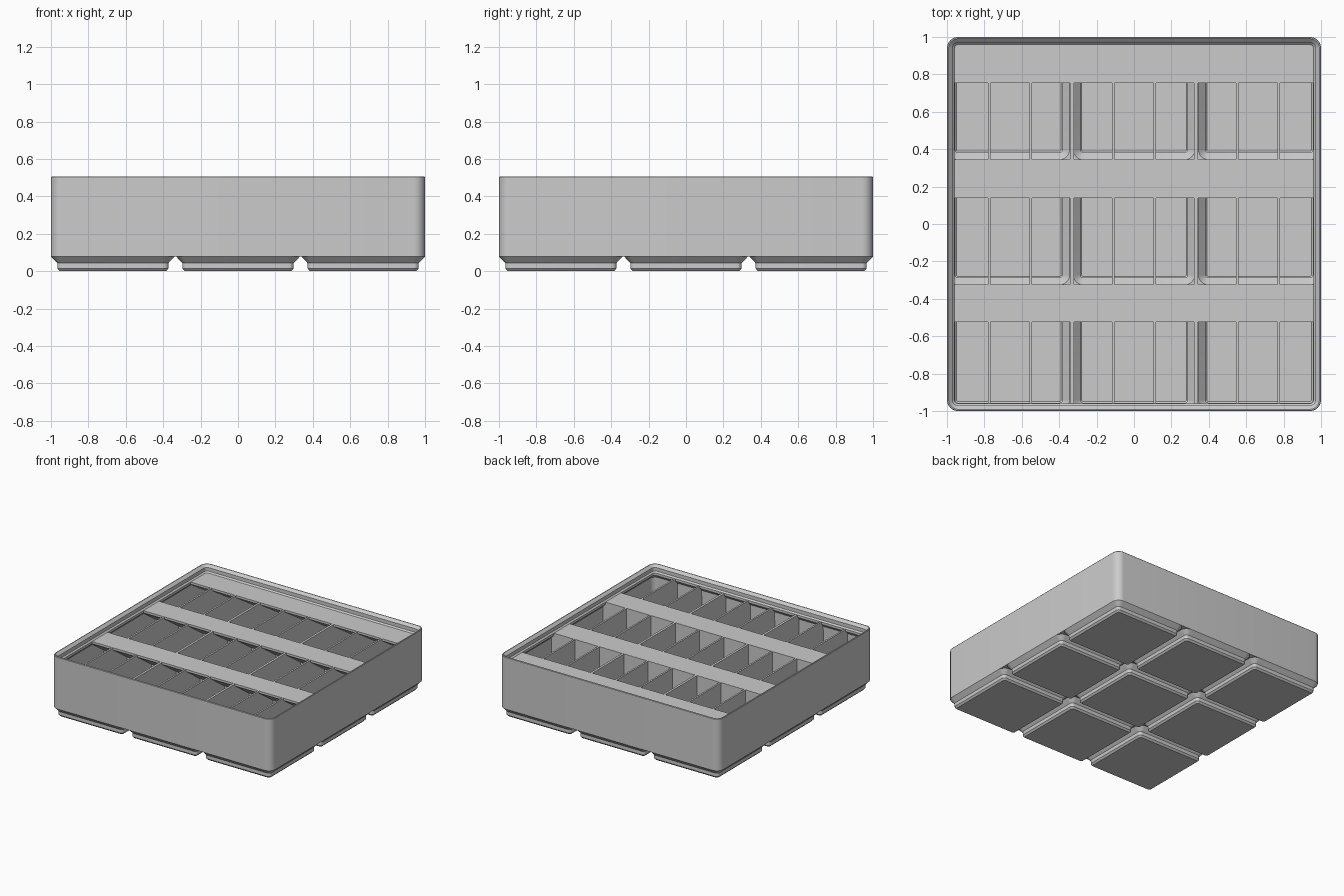
import bpy, bmesh, math
from mathutils import Vector

if "Cube" in bpy.data.objects:
    bpy.data.objects.remove(bpy.data.objects["Cube"])

grey = bpy.data.materials.new("light_grey")
grey.use_nodes = True
COLOUR = (0.6, 0.6, 0.6, 1)
grey.diffuse_color = COLOUR
grey.node_tree.nodes["Principled BSDF"].inputs["Base Color"].default_value = COLOUR

PITCH = 0.669        # spacing of the square feet
FOOT = 0.331         # half width of a foot at its top
RADIUS = 0.06        # outer corner radius
BASE = 0.078         # height where the walls begin
SHELF = 0.446        # height of the shelves and dividers
CELLS = (-PITCH, 0, PITCH)


def finish(name, bm):
    bmesh.ops.recalc_face_normals(bm, faces=bm.faces)
    mesh = bpy.data.meshes.new(name)
    bm.to_mesh(mesh)
    bm.free()
    mesh.materials.append(grey)
    obj = bpy.data.objects.new(name, mesh)
    bpy.context.collection.objects.link(obj)
    bpy.ops.object.select_all(action="DESELECT")
    obj.select_set(True)
    bpy.context.view_layer.objects.active = obj
    bpy.ops.object.shade_smooth_by_angle(angle=math.radians(25))
    return obj


def ring(bm, half, z, radius, cx=0, cy=0, steps=8):
    """Rounded square of vertices."""
    verts = []
    for quarter in range(4):
        mid = math.radians(45 + 90 * quarter)
        sx, sy = math.copysign(1, math.cos(mid)), math.copysign(1, math.sin(mid))
        for i in range(steps + 1):
            a = math.pi / 2 * (quarter + i / steps)
            verts.append(bm.verts.new((cx + sx * (half - radius) + radius * math.cos(a),
                                       cy + sy * (half - radius) + radius * math.sin(a), z)))
    return verts


def loft(bm, profile, outer, cx=0, cy=0, closed=False):
    """Join rounded squares given as (half width, height)."""
    rings = [ring(bm, h, z, max(RADIUS - outer + h, 0.008), cx, cy) for h, z in profile]
    pairs = list(zip(rings, rings[1:]))
    if closed:
        pairs.append((rings[-1], rings[0]))
    else:
        bm.faces.new(rings[0])
        bm.faces.new(rings[-1])
    for a, b in pairs:
        for i in range(len(a)):
            j = (i + 1) % len(a)
            bm.faces.new((a[i], a[j], b[j], b[i]))


def prism(name, profile, centre, width, axis):
    """Extrude an upright outline along x or y."""
    bm = bmesh.new()
    def place(u, z, w):
        return (w, u, z) if axis == "x" else (u, w, z)
    face = bm.faces.new([bm.verts.new(place(u, z, centre - width / 2)) for u, z in profile])
    out = bmesh.ops.extrude_face_region(bm, geom=[face])
    shift = Vector(place(0, 0, width))
    bmesh.ops.translate(bm, vec=shift, verts=[g for g in out["geom"] if isinstance(g, bmesh.types.BMVert)])
    return finish(name, bm)


# Outer wall with the stepped stacking lip
bm = bmesh.new()
loft(bm, [(1, BASE), (1, 0.502), (0.997, 0.506), (0.991, 0.506), (0.97, 0.486), (0.97, 0.457),
          (0.959, SHELF), (0.959, 0.427), (0.985, 0.4), (0.985, BASE)], 1, closed=True)
finish("wall_and_lip", bm)

# Nine hollow feet
for row, cy in enumerate(CELLS):
    for col, cx in enumerate(CELLS):
        bm = bmesh.new()
        loft(bm, [(0.284, 0), (0.297, 0.014), (0.297, 0.043), (FOOT, BASE), (0.325, 0.088),
                  (0.287, 0.05), (0.287, 0.027), (0.28, 0.02)], FOOT, cx, cy)
        finish(f"foot_{row + 1}_{col + 1}", bm)

# Thin web joining the feet, opened over each foot
bm = bmesh.new()
loft(bm, [(0.995, 0.0785), (0.995, 0.088)], 1)
web = finish("floor_web", bm)
bm = bmesh.new()
for cx in CELLS:
    for cy in CELLS:
        loft(bm, [(0.325, 0.05), (0.325, 0.12)], FOOT, cx, cy)
cutter = finish("web_cutter", bm)
cutter.hide_render = True
cutter.hide_set(True)
cut = web.modifiers.new("openings", "BOOLEAN")
cut.object = cutter
cut.operation = "DIFFERENCE"
cut.solver = "EXACT"

# Dividers between the nine columns; those over a foot reach down into it
plain = [(-0.98, BASE + 0.001), (0.98, BASE + 0.001), (0.98, SHELF - 0.001), (-0.98, SHELF - 0.001)]
stepped = []
for c in CELLS:
    stepped += [(c - 0.325, 0.084), (c - 0.29, 0.048), (c - 0.29, 0.015),
                (c + 0.29, 0.015), (c + 0.29, 0.048), (c + 0.325, 0.084)]
stepped += plain[2:]
for i in range(8):
    over_gap = i in (2, 5)
    prism(f"column_divider_{i + 1}", plain if over_gap else stepped, (i - 3.5) * 0.221,
          0.019 if over_gap else 0.014, "x")

# Cross walls between the three rows
for side in (-1, 1):
    prism("front_cross_wall" if side < 0 else "back_cross_wall", plain, side * PITCH / 2, 0.021, "y")

# Label shelves with sloping undersides
for name, back, front in (("back_shelf", 0.975, 0.755), ("middle_shelf", 0.344, 0.14), ("front_shelf", -0.324, -0.525)):
    prism(name, [(back, SHELF), (front, SHELF), (front, SHELF - 0.018), (back, SHELF - 0.16)], 0, 1.95, "x")
